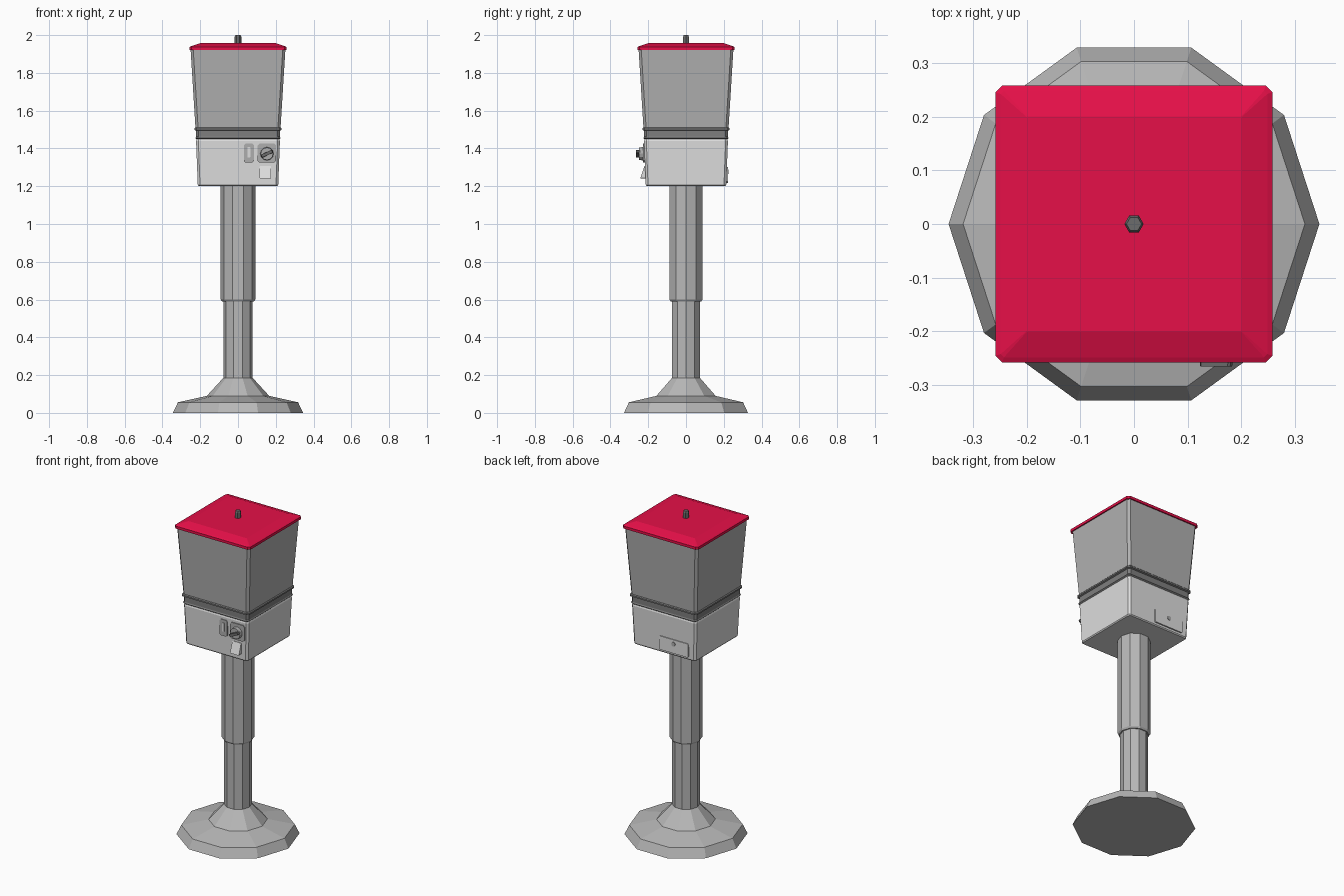
import bpy, bmesh, math

default = bpy.data.objects.get("Cube")
if default:
    bpy.data.objects.remove(default, do_unlink=True)


def material(name, r, g, b):
    m = bpy.data.materials.new(name)
    m.use_nodes = True
    m.diffuse_color = (r, g, b, 1)
    m.node_tree.nodes["Principled BSDF"].inputs["Base Color"].default_value = (r, g, b, 1)
    return m


RED = material("lid red", 0.79, 0.005, 0.065)
BODY = material("body light grey", 0.73, 0.73, 0.73)
GLASS = material("hopper grey", 0.44, 0.44, 0.44)
POLE = material("stand grey", 0.48, 0.48, 0.48)
COLLAR = material("collar dark grey", 0.21, 0.21, 0.21)
DARK = material("knob dark grey", 0.15, 0.15, 0.15)
STEEL = material("fitting grey", 0.42, 0.42, 0.42)


def loft(name, rings, mat):
    """Join rings of equal point count into a closed solid."""
    bm = bmesh.new()
    loops = [[bm.verts.new(p) for p in ring] for ring in rings]
    n = len(loops[0])
    for a, b in zip(loops, loops[1:]):
        for i in range(n):
            j = (i + 1) % n
            bm.faces.new((a[i], a[j], b[j], b[i]))
    bm.faces.new(loops[0])
    bm.faces.new(loops[-1])
    bmesh.ops.recalc_face_normals(bm, faces=bm.faces)
    mesh = bpy.data.meshes.new(name)
    bm.to_mesh(mesh)
    bm.free()
    mesh.materials.append(mat)
    ob = bpy.data.objects.new(name, mesh)
    bpy.context.collection.objects.link(ob)
    return ob


def outline(w, h, c):
    """Rectangle of half sizes w, h with corners cut by c."""
    return [(w, -h + c), (w, h - c), (w - c, h), (-w + c, h),
            (-w, h - c), (-w, -h + c), (-w + c, -h), (w - c, -h)]


def circle(r, n):
    return [(r * math.cos(i * math.tau / n), r * math.sin(i * math.tau / n)) for i in range(n)]


def turned(name, profile, sides, mat):
    return loft(name, [[(x, y, z) for x, y in circle(r, sides)] for r, z in profile], mat)


def squared(name, profile, mat):
    return loft(name, [[(x, y, z) for x, y in outline(h, h, c)] for h, z, c in profile], mat)


def fitting(name, shape, x, z, y_in, y_out, mat, tilt=0, shrink=1):
    """Extrude an upright x-z shape along y, optionally tilted and tapered."""
    ca, sa = math.cos(tilt), math.sin(tilt)
    rings = [[(x + k * (u * ca - v * sa), y, z + k * (u * sa + v * ca)) for u, v in shape]
             for y, k in ((y_in, 1), (y_out, shrink))]
    return loft(name, rings, mat)


# Ten-sided stand
turned("stand_base", [(0.345, 0), (0.318, 0.056), (0.165, 0.09), (0.078, 0.185)], 10, POLE)
turned("lower_pole", [(0.078, 0.17), (0.078, 0.62)], 10, POLE)
turned("upper_pole", [(0.085, 0.59), (0.092, 0.6), (0.092, 1.21)], 10, POLE)

# Vending body, collar and hopper
squared("vending_body", [(0.208, 1.2, 0.012), (0.213, 1.206, 0.012),
                         (0.222, 1.44, 0.012), (0.218, 1.452, 0.012)], BODY)
squared("collar", [(0.218, 1.448, 0.012), (0.226, 1.455, 0.012), (0.222, 1.462, 0.012),
                   (0.222, 1.494, 0.012), (0.231, 1.498, 0.012), (0.231, 1.507, 0.012),
                   (0.226, 1.512, 0.012)], COLLAR)
squared("hopper", [(0.225, 1.505, 0.014), (0.251, 1.925, 0.014)], GLASS)

# Lid with sloped border and its lock nut
squared("lid", [(0.258, 1.92, 0.013), (0.258, 1.936, 0.013), (0.248, 1.941, 0.006),
                (0.2, 1.957, 0.001)], RED)
turned("lid_nut", [(0.018, 1.95), (0.018, 1.99), (0.014, 2.0)], 6, DARK)

# Coin slot
fitting("coin_plate", outline(0.026, 0.05, 0.008), 0.058, 1.375, -0.21, -0.226, STEEL)
fitting("coin_slot", outline(0.008, 0.027, 0.002), 0.058, 1.38, -0.215, -0.229, BODY)

# Crank
fitting("crank_plate", outline(0.049, 0.05, 0.01), 0.153, 1.375, -0.21, -0.227, STEEL)
fitting("crank_disc", circle(0.036, 12), 0.153, 1.372, -0.22, -0.248, STEEL, shrink=0.92)
fitting("crank_handle", outline(0.034, 0.009, 0.004), 0.153, 1.372, -0.24, -0.265,
        DARK, tilt=math.radians(25), shrink=0.9)

# Wedge-shaped chute flap, hinged at the top
flap = fitting("chute_flap", outline(0.03, 0.034, 0.003), 0.145, 1.274, -0.205, -0.22, BODY)
for v in flap.data.vertices:
    if v.co.y < -0.21:
        v.co.y -= 0.022 * (1.308 - v.co.z) / 0.068

# Rear service door with lock
fitting("service_door", outline(0.1, 0.042, 0.006), -0.07, 1.26, 0.205, 0.222, BODY)
fitting("service_lock", circle(0.013, 10), -0.07, 1.276, 0.215, 0.226, STEEL)
